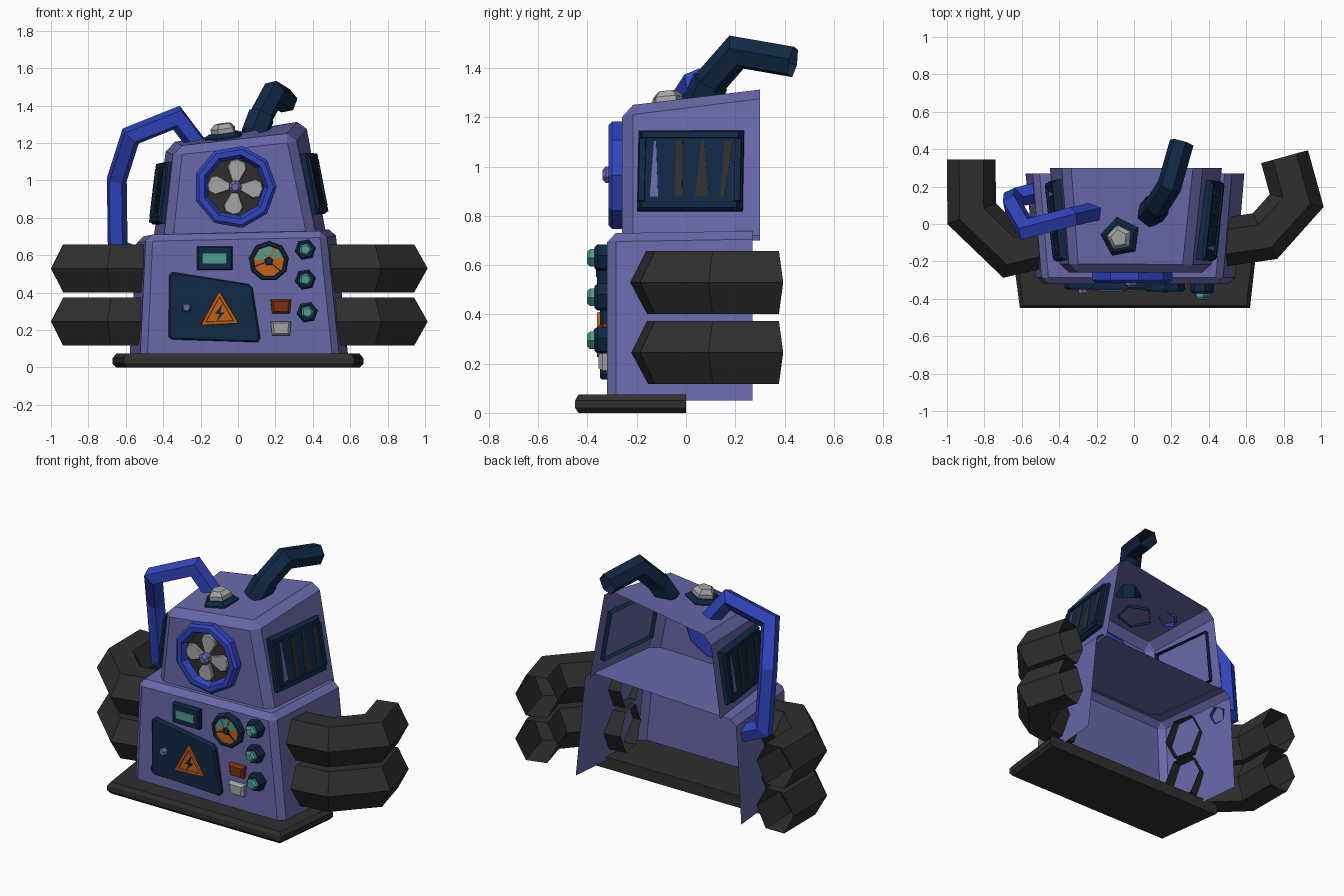
import bpy, bmesh, math
from mathutils import Vector, Matrix

if "Cube" in bpy.data.objects:
    bpy.data.objects.remove(bpy.data.objects["Cube"])


def mat(name, r, g, b):
    m = bpy.data.materials.new(name)
    lin = [((c / 255 + 0.055) / 1.055) ** 2.4 for c in (r, g, b)]
    m.diffuse_color = (*lin, 1)
    m.use_nodes = True
    m.node_tree.nodes["Principled BSDF"].inputs["Base Color"].default_value = m.diffuse_color
    return m


PURPLE = mat("purple paint", 104, 104, 170)
NAVY = mat("navy", 16, 40, 68)
BLUE = mat("bright blue", 48, 68, 190)
BLACK = mat("rubber black", 47, 47, 47)
GREY = mat("light grey", 165, 165, 165)
ORANGE = mat("orange", 196, 98, 20)
RUST = mat("rust red", 125, 48, 20)
TEAL = mat("teal", 78, 158, 146)


def finish(name, bm, material, M=None):
    if M:
        bm.transform(M)
    me = bpy.data.meshes.new(name)
    bm.to_mesh(me)
    bm.free()
    me.materials.append(material)
    ob = bpy.data.objects.new(name, me)
    bpy.context.collection.objects.link(ob)
    return ob


def basis(o, u, v):
    """Frame on a surface: u across, v up, n pointing outwards."""
    u = Vector(u).normalized()
    n = u.cross(Vector(v)).normalized()
    M = Matrix((u, n.cross(u), n)).transposed().to_4x4()
    M.translation = o
    return M


def loft(name, loops, material, M=None, start=False, end=True):
    bm = bmesh.new()
    vs = [[bm.verts.new(p) for p in loop] for loop in loops]
    n = len(vs[0])
    for a, b in zip(vs, vs[1:]):
        for i in range(n):
            j = (i + 1) % n
            bm.faces.new((a[i], a[j], b[j], b[i]))
    if end:
        bm.faces.new(vs[-1])
    if start:
        bm.faces.new(vs[0][::-1])
    return finish(name, bm, material, M)


def prism(name, pts, d0, d1, material, M, top=0.93, ch=0.01):
    """Polygon raised from d0 to d1 with a chamfered rim."""
    cx = sum(p[0] for p in pts) / len(pts)
    cy = sum(p[1] for p in pts) / len(pts)
    lay = lambda d, s: [(cx + (x - cx) * s, cy + (y - cy) * s, d) for x, y in pts]
    return loft(name, [lay(d0, 1), lay(d1 - ch, 1), lay(d1, top)], material, M)


def ngon(n, r, cx=0, cy=0, ph=90):
    return [(cx + r * math.cos(math.radians(ph) + i * math.tau / n),
             cy + r * math.sin(math.radians(ph) + i * math.tau / n)) for i in range(n)]


def rect(cx, cy, w, h):
    return [(cx - w/2, cy - h/2), (cx + w/2, cy - h/2), (cx + w/2, cy + h/2), (cx - w/2, cy + h/2)]


def lathe(name, prof, n, c, material, M, end=False, ph=90):
    return loft(name, [[(x, y, d) for x, y in ngon(n, r, *c, ph)] for r, d in prof], material, M, end=end)


def tube(name, path, material, n, ra, rb):
    """Mitred open pipe: each ring is slid along its segment to the next joint plane."""
    P = [Vector(p) for p in path]
    dirs = [(b - a).normalized() for a, b in zip(P, P[1:])]
    a = dirs[0].cross(Vector((0, 0, 1))).normalized()
    b = dirs[0].cross(a)
    loops = [[P[0] + a * x * ra + b * y * rb for x, y in ngon(n, 1, ph=0)]]
    for i, d in enumerate(dirs):
        nrm = d + dirs[min(i + 1, len(dirs) - 1)]
        loops.append([p + d * ((P[i + 1] - p).dot(nrm) / d.dot(nrm)) for p in loops[-1]])
    return loft(name, loops, material, end=False)


def shell(name, bot, top, off):
    """Housing open at the back and underneath, corners as FL, FR, BR, BL."""
    bm = bmesh.new()
    b = [bm.verts.new(p) for p in bot]
    t = [bm.verts.new(p) for p in top]
    for i, j in ((0, 1), (1, 2), (3, 0)):
        bm.faces.new((b[i], b[j], t[j], t[i]))
    bm.faces.new(t)
    bmesh.ops.bevel(bm, geom=[e for e in bm.edges if not e.is_boundary], offset=off,
                    segments=1, affect='EDGES')
    return finish(name, bm, PURPLE)


# Housings
shell("lower_housing",
      [(-.52, -.32, .05), (.54, -.32, .05), (.59, .27, .05), (-.58, .27, .05)],
      [(-.49, -.32, .71), (.47, -.32, .73), (.52, .27, .74), (-.54, .27, .70)], .035)
ub = [(-.39, -.26, .71), (.41, -.26, .72), (.47, .30, .72), (-.45, .30, .70)]
ut = [(-.34, -.26, 1.18), (.30, -.26, 1.25), (.36, .30, 1.32), (-.38, .30, 1.20)]
shell("upper_housing", ub, ut, .045)

# Floor bumper
foot = [(-.61, -.45), (.62, -.45), (.67, 0), (-.67, 0)]
loft("base_bumper", [[(x * s, y * s, z) for x, y in foot] for z, s in
                     ((0, .97), (.02, 1), (.05, 1), (.075, .97))], BLACK, start=True)

# Fan on the upper front
F = basis((-.015, -.26, .965), (1, 0, 0), (0, 0, 1))
lathe("fan_ring", [(.222, 0), (.222, .04), (.205, .055), (.175, .055), (.155, .015)], 9, (0, 0), BLUE, F, ph=80)
prism("fan_back", ngon(9, .17, ph=80), .008, .016, BLACK, F, 1, .002)
prism("fan_rear_cover", ngon(9, .2, ph=80), -.015, -.012, BLUE, F, 1, .001)
for k in range(4):
    R = F @ Matrix.Rotation(math.radians(90 * k - 4), 4, 'Z')
    blade = [(-.018, .025), (.018, .025), (.055, .10), (.045, .135), (0, .15), (-.035, .14), (-.05, .105)]
    prism("fan_blade", blade, .018, .036, GREY, R, .9, .006)
lathe("fan_hub", [(.036, .015), (.036, .065), (.02, .08)], 7, (0, 0), PURPLE, F, True)

# Side vents with tapered slots
for name, i, j, zc in (("right_vent", 1, 2, .98), ("left_vent", 3, 0, .93)):
    lo = (Vector(ub[i]) + Vector(ub[j])) / 2
    hi = (Vector(ut[i]) + Vector(ut[j])) / 2
    V = basis(lo.lerp(hi, (zc - lo.z) / (hi.z - lo.z)), Vector(ub[j]) - Vector(ub[i]), hi - lo)
    w = rect(0, 0, .43, .33)
    prism(name, w, -.03, .035, NAVY, V, .95, .012)
    for r in (rect(0, .145, .40, .025), rect(0, -.145, .40, .025),
              rect(-.195, 0, .025, .265), rect(.195, 0, .025, .265)):
        prism(name + "_rim", r, .03, .045, NAVY, V, .97, .005)
    for c, wt, wb, lean in ((-.145, .008, .034, 0), (-.045, .026, .03, 0),
                            (.05, .012, .055, 0), (.145, .034, .016, .02)):
        slot = [(c - wb/2 - lean/2, -.11), (c + wb/2 - lean/2, -.11),
                (c + wt/2 + lean/2, .12), (c - wt/2 + lean/2, .12)]
        prism(name + "_slot", slot, .034, .038, PURPLE if c < -.1 else BLACK, V, 1, .001)

# Lower control panel
C = basis((0, -.32, 0), (1, 0, 0), (0, 0, 1))
hatch = [(-.355, .15), (.105, .135), (.12, .155), (.078, .425), (.06, .445), (-.35, .51), (-.368, .495), (-.372, .165)]
prism("hatch", hatch, 0, .03, NAVY, C, .96)
prism("hatch_knob", ngon(6, .026, -.275, .32), .03, .055, PURPLE, C, .7)
tri = [(-.2, .225), (.005, .235), (-.10, .41)]
tc = (-.098, .29)
ring = lambda s, d: [(tc[0] + (x - tc[0]) * s, tc[1] + (y - tc[1]) * s, d) for x, y in tri]
loft("warning_frame", [ring(1, .03), ring(.97, .042), ring(.74, .042), ring(.7, .034)], ORANGE, C)
bolt = [(-.115, .245), (-.07, .295), (-.095, .295), (-.08, .345), (-.125, .285), (-.10, .285)]
prism("warning_bolt", bolt, .034, .04, NAVY, C, 1, .001)

prism("screen_frame", rect(-.125, .583, .19, .125), 0, .035, NAVY, C, .92)
prism("screen", rect(-.125, .583, .135, .055), .03, .042, TEAL, C, .95, .003)

g = (.165, .568)
lathe("gauge_ring", [(.108, 0), (.108, .03), (.1, .042), (.088, .042), (.082, .03)], 9, g, NAVY, C)
prism("gauge_face", ngon(9, .09, *g), .02, .032, ORANGE, C, 1, .002)
for a0, a1 in ((20, 62), (75, 118), (122, 172)):
    arc = [(g[0] + r * math.cos(math.radians(a)), g[1] + r * math.sin(math.radians(a)))
           for r, a in ((.03, a0), (.08, a0), (.08, a1), (.03, a1))]
    prism("gauge_band", arc, .031, .036, TEAL, C, 1, .001)
for a in (200, 320):
    s, c = math.sin(math.radians(a)), math.cos(math.radians(a))
    line = [(g[0] + x * c - y * s, g[1] + x * s + y * c) for x, y in rect(.045, 0, .07, .007)]
    prism("gauge_mark", line, .031, .036, NAVY, C, 1, .001)
prism("gauge_hub", ngon(5, .024, *g), .03, .045, NAVY, C, .8)

for x, z in ((.36, .63), (.36, .47), (.37, .295)):
    lathe("knob_base", [(.058, 0), (.058, .04), (.046, .052)], 6, (x, z), NAVY, C, True, 70)
    lathe("knob_cap", [(.037, .05), (.037, .07), (.025, .083)], 5, (x, z), TEAL, C, True, 70)
for name, z, m in (("red_button", .325, RUST), ("grey_button", .208, GREY)):
    key = [(.182, z - .036), (.278, z - .036), (.284, z + .038), (.174, z + .038)]
    prism(name, key, 0, .035, m, C, .75, .015)

# Roof beacon
B = basis((-.07, -.07, 1.22), (1, 0, .135), (0, 1, .073))
lathe("beacon_base", [(.108, -.01), (.108, .015), (.085, .035)], 5, (0, 0), NAVY, B, True, 100)
lathe("beacon_lamp", [(.07, .03), (.07, .06), (.045, .085)], 5, (0, 0), GREY, B, True, 100)

# Exhaust and coolant pipe
tube("exhaust_collar", [(.085, .05, 1.24), (.125, .10, 1.345)], NAVY, 6, .075, .075)
tube("exhaust_pipe", [(.105, .075, 1.29), (.125, .10, 1.345), (.19, .205, 1.465), (.255, .435, 1.425)], NAVY, 6, .066, .066)
tube("coolant_pipe", [(-.215, .06, 1.19), (-.325, .035, 1.335), (-.575, -.03, 1.235), (-.65, .10, 1.0),
                      (-.645, .14, .63), (-.52, .17, .58)], BLUE, 5, .056, .056)

# Rubber hose arms, two on each side
for lvl, z in (("upper", .53), ("lower", .245)):
    tube("right_%s_hose" % lvl, [(.46, -.10, z), (.70, -.065, z), (.87, .125, z), (.805, .36, z)], BLACK, 6, .13, .148)
    tube("left_%s_hose" % lvl, [(-.47, -.10, z), (-.66, -.145, z), (-.868, .055, z), (-.87, .345, z)], BLACK, 6, .13, .148)
